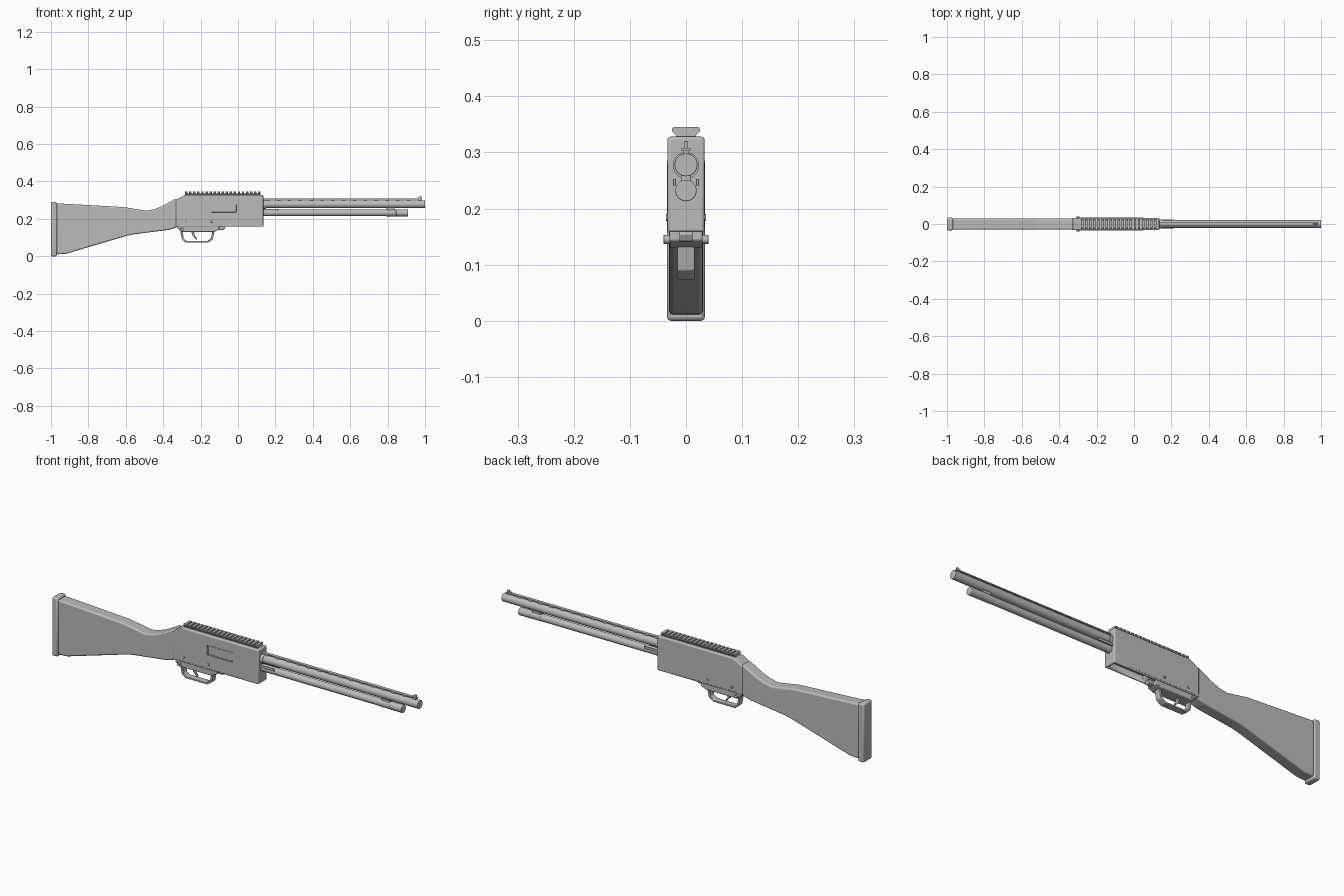
import bpy, bmesh, math
from mathutils import Matrix, Vector

if "Cube" in bpy.data.objects:
    bpy.data.objects.remove(bpy.data.objects["Cube"])

grey = bpy.data.materials.new("plain grey")
grey.use_nodes = True
grey.diffuse_color = (0.5, 0.5, 0.5, 1)
grey.node_tree.nodes["Principled BSDF"].inputs["Base Color"].default_value = (0.5, 0.5, 0.5, 1)


def finish(name, bm, bevel=0, segments=2):
    bmesh.ops.recalc_face_normals(bm, faces=bm.faces)
    mesh = bpy.data.meshes.new(name)
    bm.to_mesh(mesh)
    bm.free()
    mesh.materials.append(grey)
    ob = bpy.data.objects.new(name, mesh)
    bpy.context.collection.objects.link(ob)
    if bevel:
        mod = ob.modifiers.new("Bevel", "BEVEL")
        mod.width, mod.segments, mod.limit_method = bevel, segments, "ANGLE"
    bpy.ops.object.select_all(action="DESELECT")
    ob.select_set(True)
    bpy.context.view_layer.objects.active = ob
    bpy.ops.object.shade_smooth_by_angle(angle=math.radians(35))
    return ob


def add_box(bm, x0, x1, y0, y1, z0, z1):
    mat = Matrix.Translation(((x0 + x1) / 2, (y0 + y1) / 2, (z0 + z1) / 2))
    bmesh.ops.create_cube(bm, size=1, matrix=mat @ Matrix.Diagonal((x1 - x0, y1 - y0, z1 - z0, 1)))


def box(name, *bounds, bevel=0):
    bm = bmesh.new()
    add_box(bm, *bounds)
    return finish(name, bm, bevel)


def side_profile(name, points, half, bevel=0, segments=2):
    """Outline in the xz plane, extruded across y."""
    bm = bmesh.new()
    face = bm.faces.new([bm.verts.new((x, -half, z)) for x, z in points])
    new = bmesh.ops.extrude_face_region(bm, geom=[face])["geom"]
    bmesh.ops.translate(bm, vec=(0, 2 * half, 0), verts=[v for v in new if isinstance(v, bmesh.types.BMVert)])
    return finish(name, bm, bevel, segments)


def rod(name, start, end, radius, sides=32, bevel=0):
    a, b = Vector(start), Vector(end)
    bm = bmesh.new()
    turn = (b - a).to_track_quat("Z", "Y").to_matrix().to_4x4()
    bmesh.ops.create_cone(bm, cap_ends=True, segments=sides, radius1=radius, radius2=radius,
                          depth=(b - a).length, matrix=Matrix.Translation((a + b) / 2) @ turn)
    return finish(name, bm, bevel)


def cut(target, cutter):
    mod = target.modifiers.new("Cut", "BOOLEAN")
    mod.operation, mod.solver, mod.object = "DIFFERENCE", "EXACT", cutter
    cutter.hide_render = True
    cutter.hide_set(True)


# Stock and butt pad
side_profile("stock", [(-0.97, 0.283), (-0.61, 0.263), (-0.55, 0.253), (-0.49, 0.243), (-0.45, 0.251),
                       (-0.41, 0.266), (-0.335, 0.307), (-0.325, 0.307), (-0.325, 0.158), (-0.34, 0.15),
                       (-0.37, 0.141), (-0.56, 0.117), (-0.6, 0.108), (-0.92, 0.013), (-0.97, 0.01)],
             0.03, 0.012, 4)
box("butt_pad", -1, -0.968, -0.034, 0.034, 0, 0.29, bevel=0.007)

# Receiver with ejection port and loading port
receiver = side_profile("receiver", [(-0.333, 0.158), (0.135, 0.158), (0.135, 0.328),
                                     (-0.285, 0.328), (-0.333, 0.3)], 0.033, 0.005, 3)
cut(receiver, box("ejection_port_cutter", -0.147, -0.005, -0.05, -0.029, 0.231, 0.281))
cut(receiver, box("loading_port_cutter", -0.07, 0.125, -0.024, 0.024, 0.13, 0.19))
box("bolt", -0.143, -0.009, -0.031, -0.026, 0.235, 0.277, bevel=0.002)
for side, label in ((-1, "right"), (1, "left")):
    y0, y1 = sorted((side * 0.032, side * 0.0338))
    box(label + "_lower_seam", -0.31, 0.05, y0, y1, 0.163, 0.166)
    for i, x in enumerate((-0.275, -0.14)):
        rod(f"{label}_pin_{i}", (x, side * 0.03, 0.184), (x, side * 0.036, 0.184), 0.006, 16, 0.001)

# Top rail: dovetail base with cross teeth
def dovetail(bm, x0, x1, outline):
    ends = [[bm.verts.new((x, y, z)) for y, z in outline] for x in (x0, x1)]
    for end in ends:
        bm.faces.new(end)
    for i in range(len(outline)):
        j = (i + 1) % len(outline)
        bm.faces.new((ends[0][i], ends[0][j], ends[1][j], ends[1][i]))


def mirrored(half):
    return half + [(-y, z) for y, z in reversed(half)]


bm = bmesh.new()
dovetail(bm, -0.283, 0.12, mirrored([(0.018, 0.325), (0.018, 0.331), (0.021, 0.335)]))
teeth = 19
pitch = 0.403 / (teeth - 0.4)
for i in range(teeth):
    x = -0.283 + i * pitch
    dovetail(bm, x, x + pitch * 0.6, mirrored([(0.018, 0.331), (0.025, 0.338), (0.025, 0.342), (0.022, 0.345)]))
finish("top_rail", bm)

# Trigger group
side_profile("trigger_plate", [(-0.325, 0.162), (-0.325, 0.15), (-0.305, 0.13), (-0.13, 0.13),
                               (-0.1, 0.143), (-0.1, 0.162)], 0.029, 0.003)
side_profile("action_release", [(-0.1, 0.16), (-0.1, 0.14), (-0.075, 0.142), (-0.068, 0.155), (-0.075, 0.16)],
             0.012, 0.002)
rod("cross_pin", (-0.3, -0.04, 0.145), (-0.3, 0.04, 0.145), 0.008, 20, 0.001)
outer = [(-0.308, 0.135), (-0.3, 0.09), (-0.28, 0.073), (-0.16, 0.073), (-0.135, 0.09), (-0.125, 0.135)]
inner = [(-0.137, 0.135), (-0.145, 0.096), (-0.165, 0.082), (-0.275, 0.082), (-0.29, 0.095), (-0.297, 0.135)]
side_profile("trigger_guard", outer + inner, 0.015, 0.002)
side_profile("trigger", [(-0.25, 0.135), (-0.243, 0.11), (-0.222, 0.088), (-0.218, 0.092),
                         (-0.232, 0.112), (-0.235, 0.135)], 0.006, 0.002)

# Barrel, magazine tube and their fittings
rod("barrel", (0.1, 0, 0.278), (1, 0, 0.278), 0.0205, 32, 0.001)
rod("barrel_collar", (0.13, 0, 0.277), (0.15, 0, 0.277), 0.0235)
rod("magazine_tube", (0.1, 0, 0.232), (0.8, 0, 0.232), 0.0175)
rod("magazine_cap", (0.845, 0, 0.232), (0.91, 0, 0.232), 0.019, 32, 0.002)
rod("magazine_clamp", (0.79, 0, 0.232), (0.846, 0, 0.232), 0.0185)
box("barrel_lug", 0.795, 0.84, -0.009, 0.009, 0.24, 0.268, bevel=0.002)
for side, label in ((-1, "right"), (1, "left")):
    y0, y1 = sorted((side * 0.018, side * 0.023))
    box(label + "_action_bar", 0.12, 0.215, y0, y1, 0.241, 0.253, bevel=0.001)

# Raised sighting rib and bead
bm = bmesh.new()
add_box(bm, 0.135, 0.985, -0.008, 0.008, 0.303, 0.308)
for i in range(15):
    x = 0.15 + i * 0.058
    add_box(bm, x, x + 0.018, -0.005, 0.005, 0.294, 0.304)
finish("sighting_rib", bm)
side_profile("front_sight", [(0.955, 0.307), (0.97, 0.32), (0.98, 0.32), (0.98, 0.307)], 0.004, 0.001)
